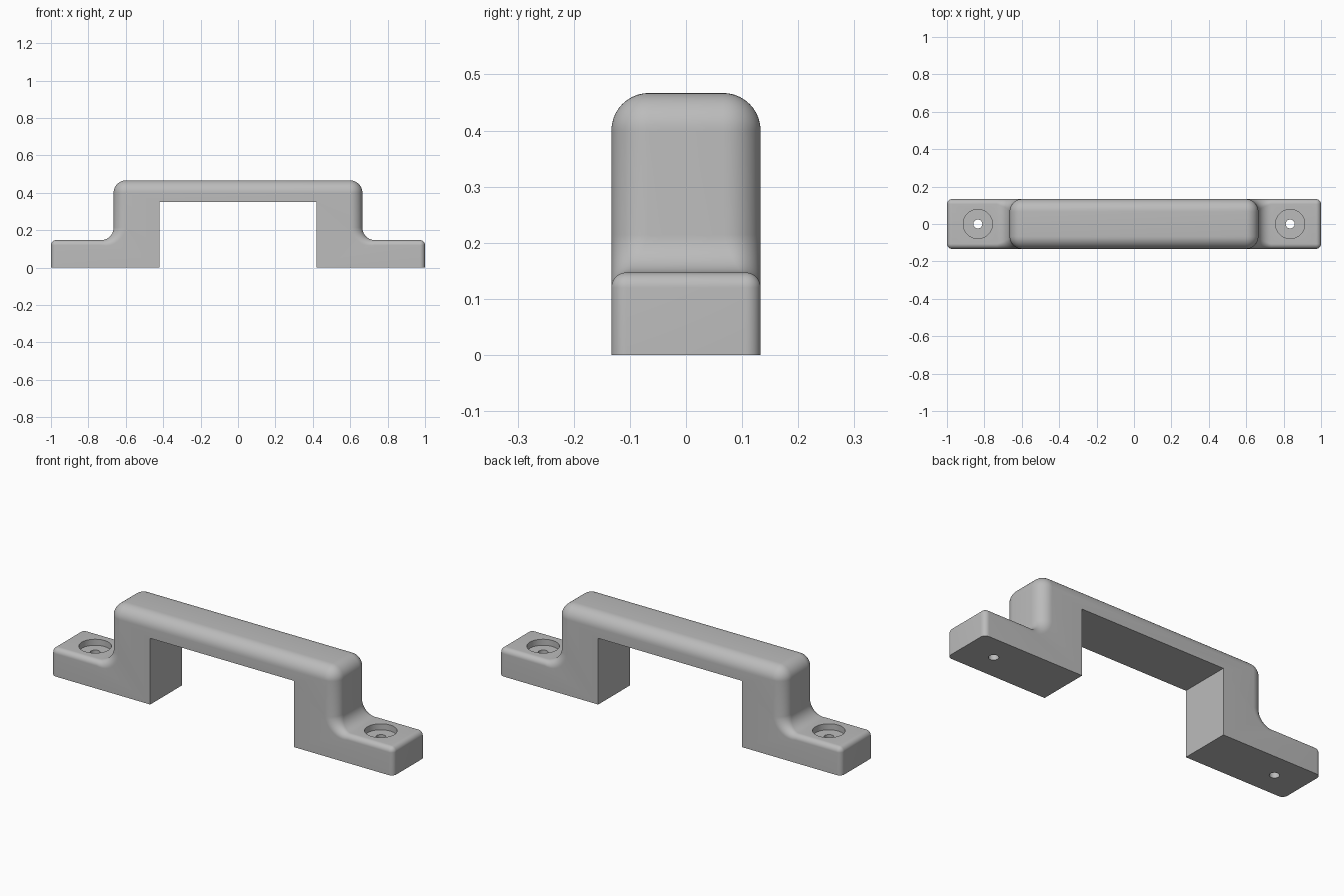
import bpy, bmesh
from math import cos, sin, pi, radians

if "Cube" in bpy.data.objects:
    bpy.data.objects.remove(bpy.data.objects["Cube"])

# Main dimensions
HALF_W = 0.133                      # half depth in y
FOOT_END, FOOT_TOP = 1.0, 0.147
GRIP_END, GRIP_TOP = 0.665, 0.467
GAP_X, GAP_TOP = 0.42, 0.35         # opening under the grip
R_FOOT, R_GRIP, R_FILLET = 0.027, 0.067, 0.067
STEPS = 10

grey = bpy.data.materials.new("grey")
grey.use_nodes = True
colour = (0.5, 0.5, 0.5, 1)
grey.diffuse_color = colour
grey.node_tree.nodes["Principled BSDF"].inputs["Base Color"].default_value = colour


def arc(cx, cz, radius, start, end, r0, r1, sign):
    """Arc stations: x, z, outward normal, edge rounding radius."""
    for i in range(STEPS + 1):
        t = i / STEPS
        a = radians(start + (end - start) * t)
        yield (cx + radius * cos(a), cz + radius * sin(a),
               sign * cos(a), sign * sin(a), r0 + (r1 - r0) * t)


# Outer path: foot end, foot corner, concave fillet, grip corner, then mirrored
path = [(FOOT_END, 0, 1, 0, R_FOOT)]
path += arc(FOOT_END - R_FOOT, FOOT_TOP - R_FOOT, R_FOOT, 0, 90, R_FOOT, R_FOOT, 1)
path += arc(GRIP_END + R_FILLET, FOOT_TOP + R_FILLET, R_FILLET, 270, 180, R_FOOT, R_GRIP, -1)
path += arc(GRIP_END - R_GRIP, GRIP_TOP - R_GRIP, R_GRIP, 0, 90, R_GRIP, R_GRIP, 1)
path += [(-x, z, -nx, nz, r) for x, z, nx, nz, r in reversed(path)]

bm = bmesh.new()


def section(x, z, nx, nz, r):
    """Rounded cross-section from the front face over to the back face."""
    verts = []
    for side in (-1, 1):
        for i in range(STEPS + 1):
            a = pi / 2 * (i if side < 0 else STEPS - i) / STEPS
            depth = r * (1 - sin(a))
            y = side * (HALF_W - r * (1 - cos(a)))
            verts.append(bm.verts.new((x - nx * depth, y, z - nz * depth)))
    return verts


# Rounded outer skin
rings = [section(*p) for p in path]
for a, b in zip(rings, rings[1:]):
    for i in range(len(a) - 1):
        bm.faces.new((a[i], a[i + 1], b[i + 1], b[i]))

# Opening, flat sides and foot soles
corners = [(-GAP_X, 0), (-GAP_X, GAP_TOP), (GAP_X, GAP_TOP), (GAP_X, 0)]
front, back = [[bm.verts.new((x, y, z)) for x, z in corners] for y in (-HALF_W, HALF_W)]
for i in range(3):
    bm.faces.new((front[i], front[i + 1], back[i + 1], back[i]))
bm.faces.new([ring[0] for ring in rings] + front)
bm.faces.new([ring[-1] for ring in rings] + back)
bm.faces.new(rings[0] + [back[3], front[3]])
bm.faces.new(rings[-1] + [back[0], front[0]])
bmesh.ops.remove_doubles(bm, verts=bm.verts, dist=1e-5)
bmesh.ops.recalc_face_normals(bm, faces=bm.faces)

mesh = bpy.data.meshes.new("pull_handle")
bm.to_mesh(mesh)
bm.free()
mesh.materials.append(grey)
handle = bpy.data.objects.new("pull_handle", mesh)
bpy.context.collection.objects.link(handle)


def drill(x, radius, bottom, top):
    """Cut a vertical round hole through the handle."""
    bpy.ops.mesh.primitive_cylinder_add(vertices=48, radius=radius, depth=top - bottom,
                                        location=(x, 0, (top + bottom) / 2))
    cutter = bpy.context.object
    cutter.name = "hole_cutter"
    cutter.hide_render = True
    cutter.data.materials.append(grey)
    cut = handle.modifiers.new("hole", "BOOLEAN")
    cut.operation, cut.solver, cut.object = "DIFFERENCE", "EXACT", cutter
    bpy.context.view_layer.objects.active = handle
    bpy.ops.object.modifier_apply(modifier=cut.name)
    bpy.data.objects.remove(cutter)


# Counterbored screw holes in both feet
for x in (-0.835, 0.835):
    drill(x, 0.078, FOOT_TOP - 0.032, 0.3)
    drill(x, 0.024, -0.1, 0.3)

bpy.ops.object.select_all(action="DESELECT")
handle.select_set(True)
bpy.context.view_layer.objects.active = handle
bpy.ops.object.shade_smooth_by_angle(angle=radians(30))
